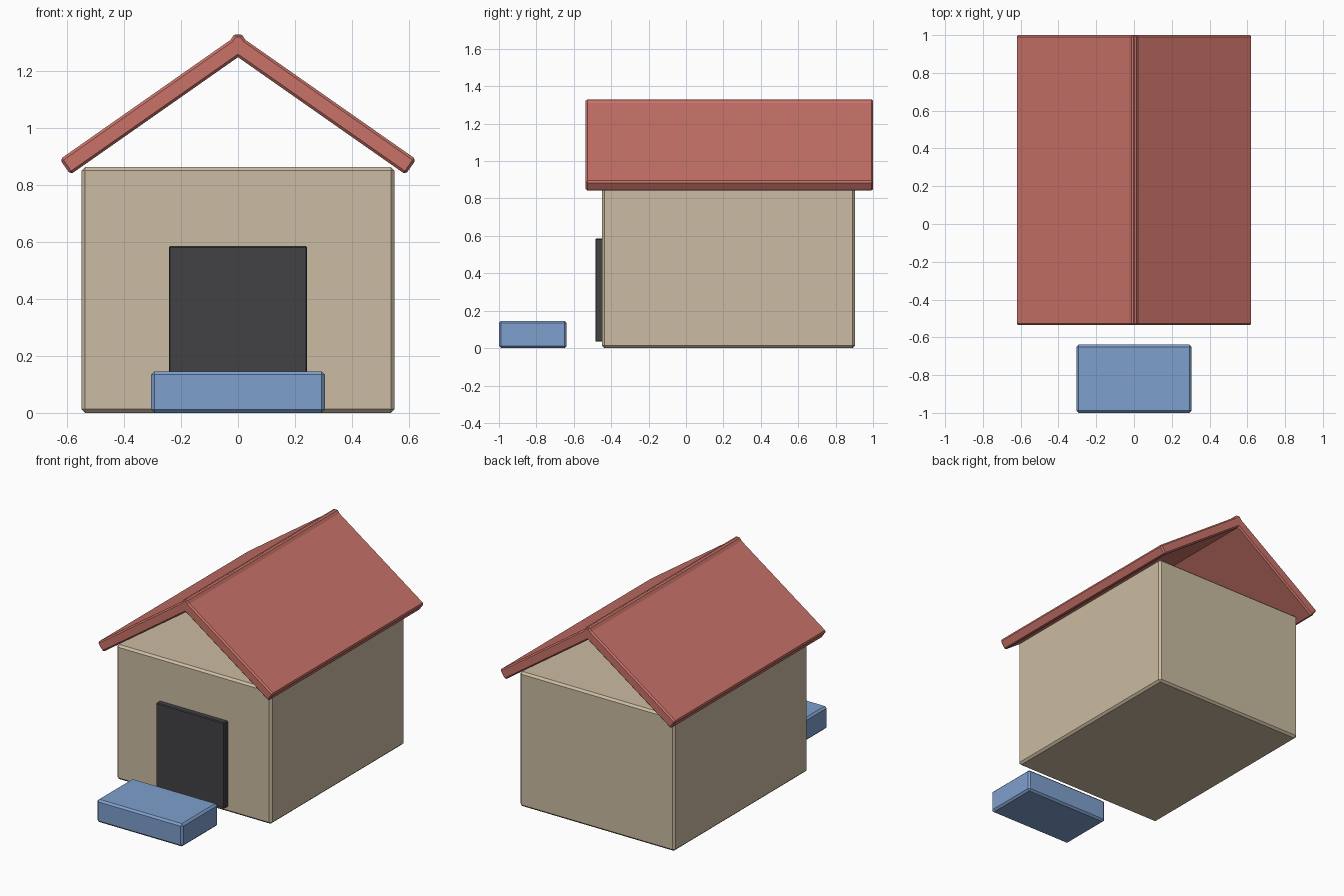
import bpy
from math import radians, sin, cos

default = bpy.data.objects.get("Cube")
if default:
    bpy.data.objects.remove(default, do_unlink=True)


def material(name, rgb):
    mat = bpy.data.materials.new(name)
    mat.use_nodes = True
    mat.diffuse_color = (*rgb, 1)
    mat.node_tree.nodes["Principled BSDF"].inputs["Base Color"].default_value = (*rgb, 1)
    return mat


def box(name, center, size, mat, bevel, tilt=0):
    """Chamfered box, optionally tilted about the front-back axis."""
    bpy.ops.mesh.primitive_cube_add(size=1, location=center)
    obj = bpy.context.object
    obj.name = obj.data.name = name
    obj.scale = size
    bpy.ops.object.transform_apply(location=False, rotation=False, scale=True)
    obj.rotation_euler.y = tilt
    chamfer = obj.modifiers.new("Chamfer", 'BEVEL')
    chamfer.width = bevel
    chamfer.segments = 1
    obj.data.materials.append(mat)
    return obj


beige = material("beige wall", (0.6, 0.5, 0.36))
red = material("red roof", (0.58, 0.17, 0.14))
blue = material("blue bowl", (0.21, 0.35, 0.61))
black = material("dark doorway", (0.054, 0.053, 0.06))

# House body, doorway and bowl
box("house_body", (0, 0.227, 0.432), (1.1, 1.354, 0.864), beige, 0.013)
box("doorway", (0, -0.455, 0.31), (0.486, 0.06, 0.552), black, 0.005)
box("food_bowl", (0, -0.819, 0.073), (0.61, 0.362, 0.146), blue, 0.012)

# Two roof panels crossing at the ridge
slope = radians(35)
length, thick = 0.775, 0.065
ridge_x, ridge_z = -0.009, 1.335
panel_x = ridge_x + cos(slope) * length / 2 - sin(slope) * thick / 2
panel_z = ridge_z - sin(slope) * length / 2 - cos(slope) * thick / 2
for name, side in (("roof_panel_left", 1), ("roof_panel_right", -1)):
    box(name, (side * panel_x, 0.232, panel_z), (length, 1.536, thick),
        red, 0.009, side * slope)
